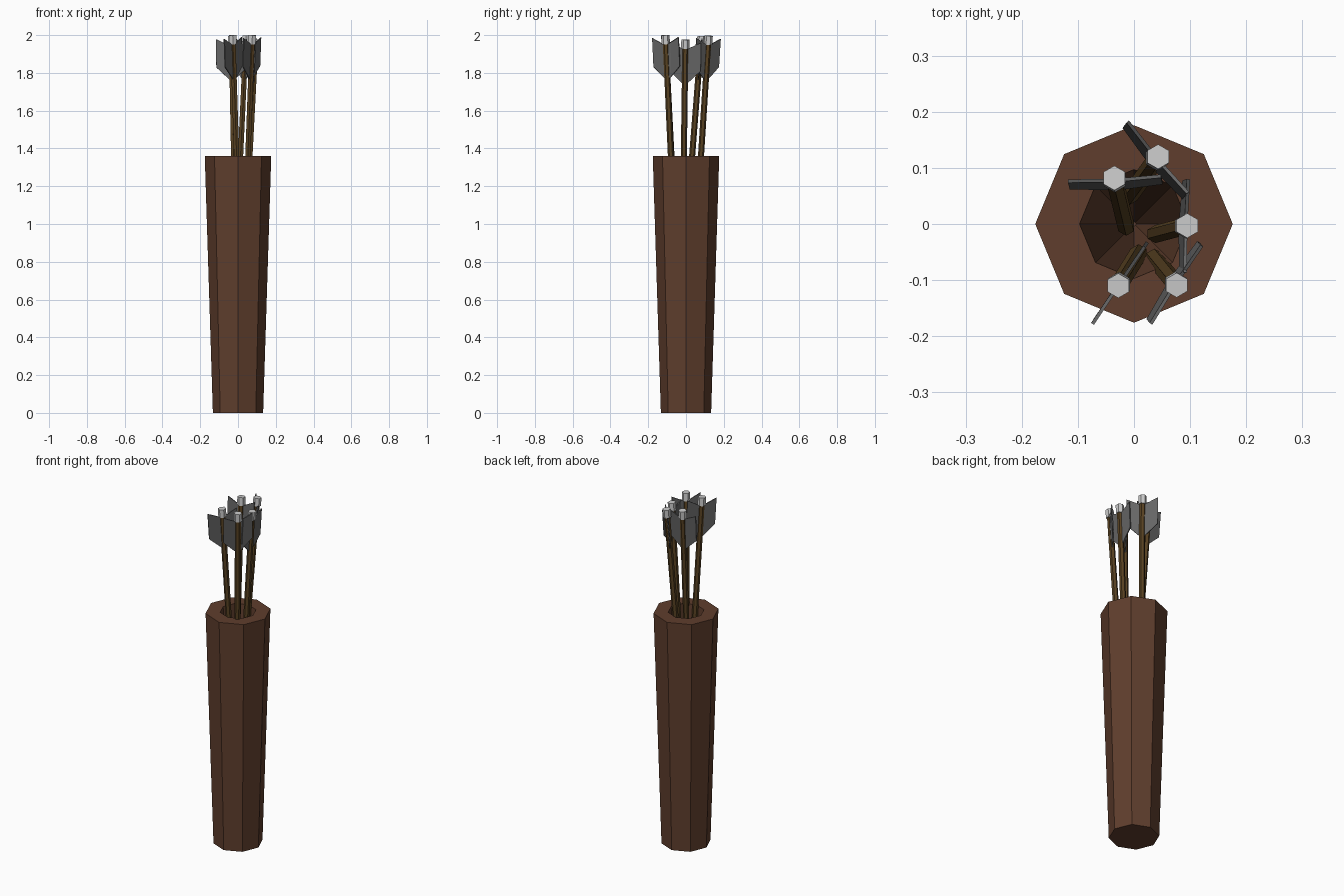
import bpy, bmesh, math
from mathutils import Vector, Matrix

if "Cube" in bpy.data.objects:
    bpy.data.objects.remove(bpy.data.objects["Cube"])


def material(name, rgb):
    m = bpy.data.materials.new(name)
    m.diffuse_color = (*rgb, 1)
    m.use_nodes = True
    m.node_tree.nodes["Principled BSDF"].inputs["Base Color"].default_value = m.diffuse_color
    return m


leather = material("leather", (0.115, 0.048, 0.026))
wood = material("wood", (0.10, 0.055, 0.016))
feather = material("feather", (0.13, 0.13, 0.13))


def finish(bm, name, mat=None, matrix=None):
    bmesh.ops.recalc_face_normals(bm, faces=bm.faces)
    me = bpy.data.meshes.new(name)
    bm.to_mesh(me)
    bm.free()
    ob = bpy.data.objects.new(name, me)
    bpy.context.collection.objects.link(ob)
    if mat:
        me.materials.append(mat)
    if matrix:
        ob.matrix_world = matrix
    return ob


def lathe(name, rings, sides, mat=None, matrix=None):
    """Stack of (radius, z) rings, capped at both ends."""
    bm = bmesh.new()
    loops = [[bm.verts.new((r * math.cos(i * math.tau / sides),
                            r * math.sin(i * math.tau / sides), z))
              for i in range(sides)] for r, z in rings]
    for a, b in zip(loops, loops[1:]):
        for i in range(sides):
            j = (i + 1) % sides
            bm.faces.new((a[i], a[j], b[j], b[i]))
    bm.faces.new(loops[0])
    bm.faces.new(loops[-1])
    return finish(bm, name, mat, matrix)


def fletching(name, matrix, thick=0.006):
    """Flat swallow-tailed vane crossing the shaft."""
    profile = [(0, -0.245), (0.083, -0.165), (0.083, -0.015), (0, -0.055),
               (-0.083, -0.015), (-0.083, -0.165)]
    bm = bmesh.new()
    vs = [bm.verts.new((x, -thick / 2, z)) for x, z in profile]
    faces = [bm.faces.new((vs[0], vs[1], vs[2], vs[3])),
             bm.faces.new((vs[0], vs[3], vs[4], vs[5]))]
    ext = bmesh.ops.extrude_face_region(bm, geom=faces, use_keep_orig=True)
    bmesh.ops.translate(bm, vec=(0, thick, 0),
                        verts=[v for v in ext["geom"] if isinstance(v, bmesh.types.BMVert)])
    # drop the inner wall left along the shaft, if any
    inner = [f for f in bm.faces if all(abs(v.co.x) < 1e-6 for v in f.verts)]
    bmesh.ops.delete(bm, geom=inner, context='FACES_ONLY')
    finish(bm, name, feather, matrix)


# Tapered eight-sided quiver with a thick rim and a conical inside
lathe("quiver", [(0.133, 0), (0.176, 1.36), (0.097, 1.36), (0.004, 0.06)], 8, leather)

# Arrows: nock end, lower end, angle of the vane seen from above
arrows = [
    ((-0.035, 0.082, 1.995), (-0.014, -0.005, 0.88), 3),
    ((0.043, 0.120, 1.997), (-0.008, 0.050, 0.90), -50),
    ((0.095, -0.003, 1.976), (0.038, -0.018, 0.88), 88),
    ((0.076, -0.109, 2.0), (0.036, -0.060, 0.92), 57),
    ((-0.028, -0.110, 2.0), (0.008, -0.052, 0.88), 56),
]
for n, (top, low, ang) in enumerate(arrows, 1):
    top, low = Vector(top), Vector(low)
    z = (top - low).normalized()
    a = math.radians(ang)
    x = Vector((math.cos(a), math.sin(a), 0))
    x = (x - z * x.dot(z)).normalized()
    y = z.cross(x)
    frame = Matrix((x, y, z)).transposed().to_4x4()
    frame.translation = top
    upright = Matrix.Translation(top) @ Vector((0, 0, 1)).rotation_difference(z).to_matrix().to_4x4() \
        @ Matrix.Rotation(math.radians(30), 4, 'Z')
    lathe(f"arrow_shaft_{n}", [(0.016, -(top - low).length), (0.016, -0.02)], 6, wood, upright)
    lathe(f"arrow_nock_{n}", [(0.022, -0.048), (0.022, 0)], 6, None, upright)
    fletching(f"arrow_fletching_{n}", frame)
